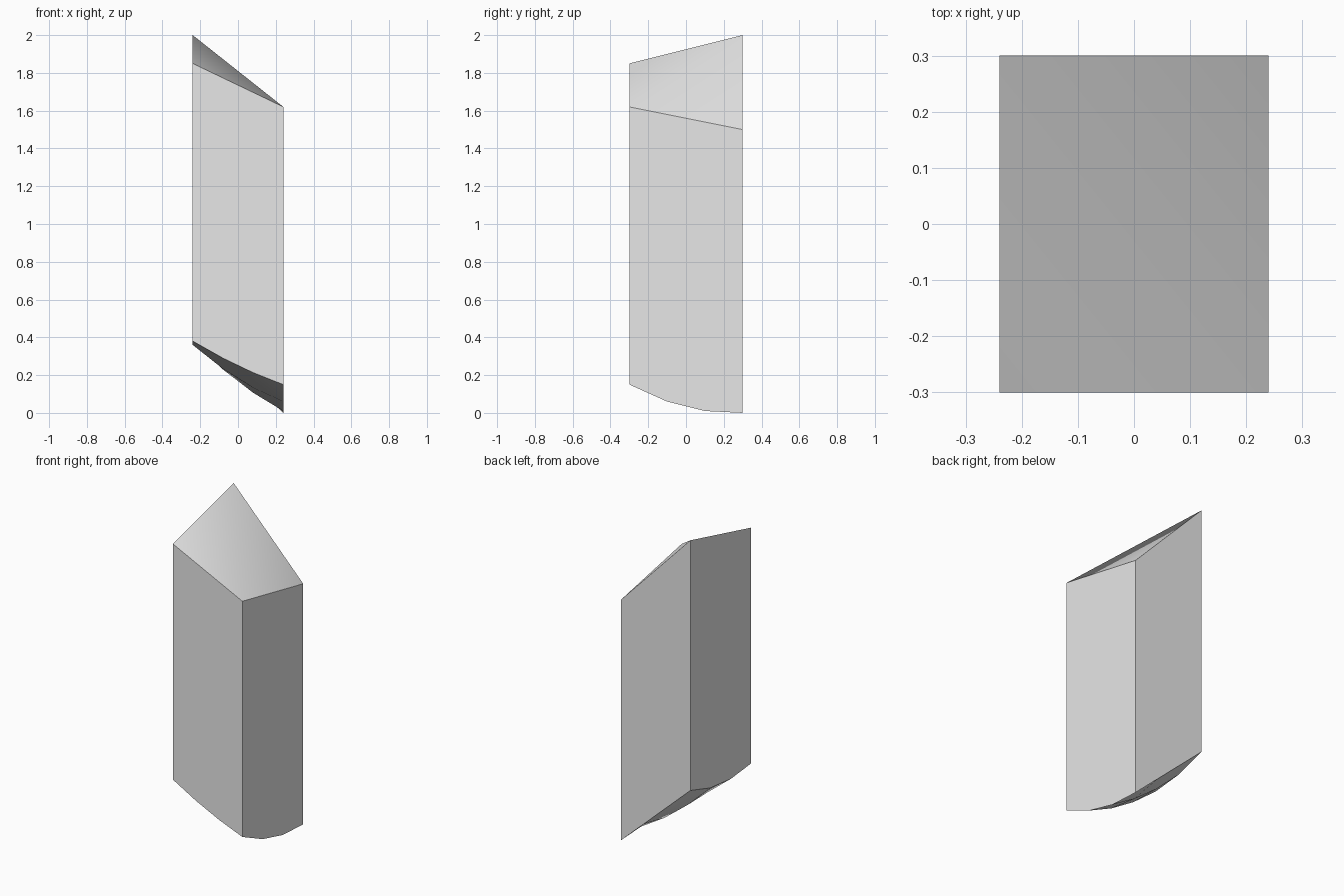
import bpy
import bmesh
import math

cube = bpy.data.objects.get("Cube")
if cube:
    bpy.data.objects.remove(cube, do_unlink=True)

HALF_X, HALF_Y, STEPS = 0.24, 0.30, 3
SAG = (0.015, 0.03, 0.03, 0.0)  # extra bulge of each underside row, front to back


def underside_height(u, row):
    """u runs from the low left side (0) to the high right side (1)."""
    left_edge = 0.15 - 0.11 * row + 0.02 * row * row
    rise = 0.23 + 0.07 * row
    return left_edge + u * rise - 4 * u * (1 - u) * SAG[row]


bm = bmesh.new()

# Curved underside: grid[row][column], front to back, +x to -x
grid = []
for row in range(STEPS + 1):
    y = -HALF_Y + 2 * HALF_Y * row / STEPS
    grid.append([])
    for col in range(STEPS + 1):
        u = col / STEPS
        x = HALF_X - 2 * HALF_X * u
        grid[row].append(bm.verts.new((x, y, underside_height(u, row))))
for r in range(STEPS):
    for c in range(STEPS):
        bm.faces.new((grid[r][c], grid[r][c + 1], grid[r + 1][c + 1], grid[r + 1][c]))

# Sloping top, folded along its high diagonal
front_left = bm.verts.new((HALF_X, -HALF_Y, 1.62))
front_right = bm.verts.new((-HALF_X, -HALF_Y, 1.85))
back_left = bm.verts.new((HALF_X, HALF_Y, 1.50))
back_right = bm.verts.new((-HALF_X, HALF_Y, 2.0))
bm.faces.new((front_right, front_left, back_right))
bm.faces.new((front_left, back_left, back_right))

# Flat upright walls
bm.faces.new(grid[0] + [front_right, front_left])
bm.faces.new(grid[-1] + [back_right, back_left])
bm.faces.new([row[0] for row in grid] + [back_left, front_left])
bm.faces.new([row[-1] for row in grid] + [back_right, front_right])
bmesh.ops.recalc_face_normals(bm, faces=bm.faces[:])

mesh = bpy.data.meshes.new("stone_block")
bm.to_mesh(mesh)
bm.free()
block = bpy.data.objects.new("stone_block", mesh)
bpy.context.collection.objects.link(block)

# Plain grey material
grey = bpy.data.materials.new("light_grey")
grey.use_nodes = True
colour = (0.8, 0.8, 0.8, 1.0)
grey.diffuse_color = colour
for node in grey.node_tree.nodes:
    if node.type == "BSDF_PRINCIPLED":
        node.inputs["Base Color"].default_value = colour
mesh.materials.append(grey)

# Smooth top and underside, sharp outer edges
bpy.ops.object.select_all(action="DESELECT")
block.select_set(True)
bpy.context.view_layer.objects.active = block
bpy.ops.object.shade_smooth_by_angle(angle=math.radians(35))
